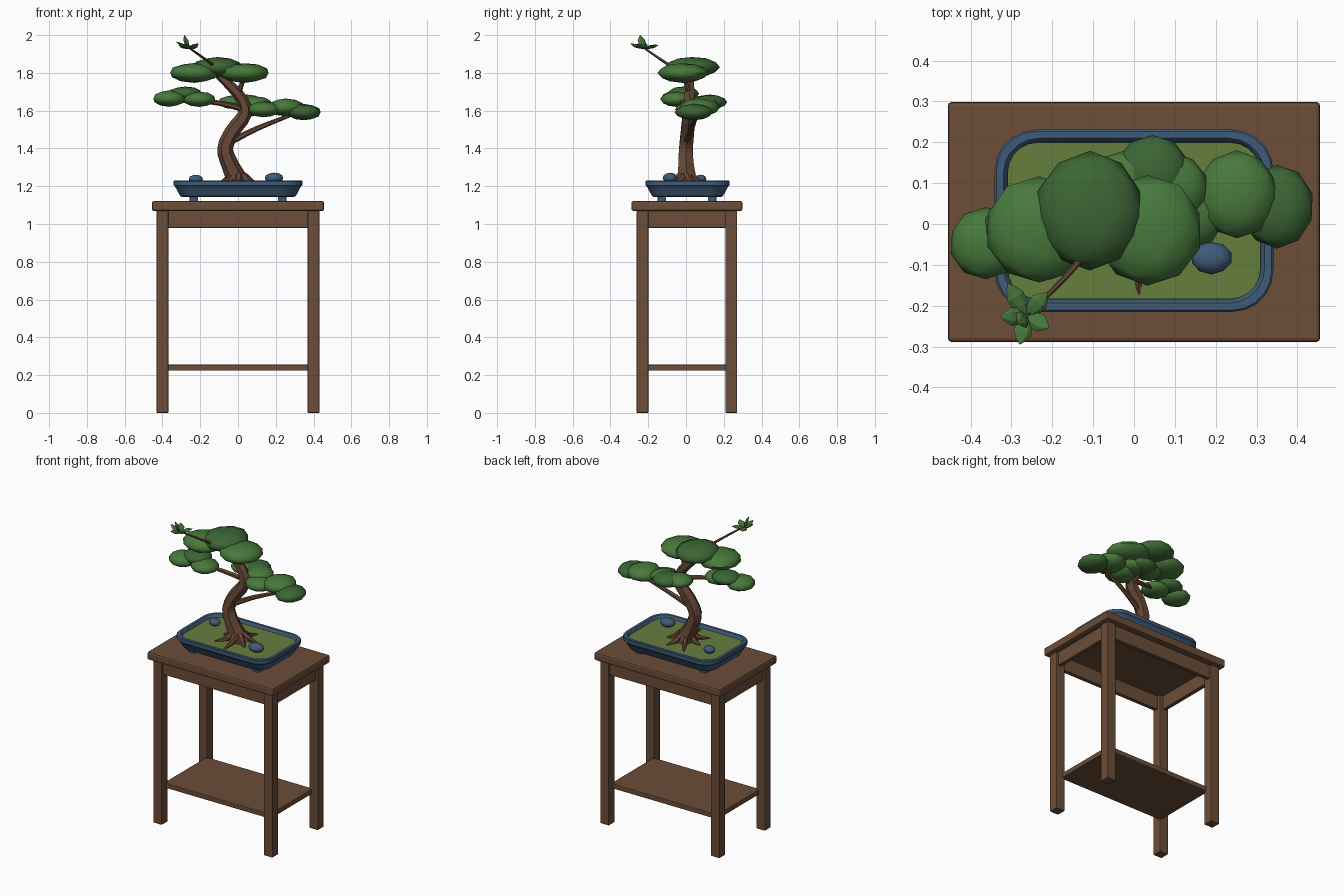
import bpy, bmesh, math, random
from mathutils import Vector

if "Cube" in bpy.data.objects:
    bpy.data.objects.remove(bpy.data.objects["Cube"])
random.seed(4)
CY = 0.005  # depth centre of the stand


def material(name, rgb):
    m = bpy.data.materials.new(name)
    m.diffuse_color = (*rgb, 1)
    m.use_nodes = True
    m.node_tree.nodes["Principled BSDF"].inputs["Base Color"].default_value = m.diffuse_color
    return m


WOOD = material("stand_wood", (0.15, 0.075, 0.04))
BARK = material("bark", (0.13, 0.062, 0.035))
GLAZE = material("blue_glaze", (0.05, 0.105, 0.19))
MOSS = material("moss", (0.13, 0.21, 0.045))
GREEN = material("leaf_green", (0.065, 0.19, 0.045))
DARK = material("leaf_dark_green", (0.045, 0.13, 0.035))


def finish(name, bm, mat, smooth=None):
    bmesh.ops.recalc_face_normals(bm, faces=bm.faces[:])
    me = bpy.data.meshes.new(name)
    bm.to_mesh(me)
    bm.free()
    me.materials.append(mat)
    ob = bpy.data.objects.new(name, me)
    bpy.context.collection.objects.link(ob)
    if smooth:
        bpy.ops.object.select_all(action='DESELECT')
        ob.select_set(True)
        bpy.context.view_layer.objects.active = ob
        bpy.ops.object.shade_smooth_by_angle(angle=math.radians(smooth))
    return ob


def box(name, centre, size, mat, bevel=0.004):
    bm = bmesh.new()
    bmesh.ops.create_cube(bm, size=1)
    for v in bm.verts:
        v.co = Vector(centre) + Vector(a * b for a, b in zip(v.co, size))
    ob = finish(name, bm, mat)
    mod = ob.modifiers.new("bevel", 'BEVEL')
    mod.width, mod.segments = bevel, 2
    return ob


def blob(name, centre, radii, mat, jitter=0.0):
    bm = bmesh.new()
    bmesh.ops.create_icosphere(bm, subdivisions=2, radius=1)
    for v in bm.verts:
        k = 1 + random.uniform(-jitter, jitter)
        v.co = Vector(centre) + Vector(a * b * k for a, b in zip(v.co, radii))
    return finish(name, bm, mat, 50)


def loft(name, rings, mat, smooth=None):
    bm = bmesh.new()
    loops = [[bm.verts.new(p) for p in r] for r in rings]
    n = len(loops[0])
    for a, b in zip(loops, loops[1:]):
        for i in range(n):
            j = (i + 1) % n
            bm.faces.new((a[i], a[j], b[j], b[i]))
    bm.faces.new(loops[0])
    bm.faces.new(loops[-1])
    return finish(name, bm, mat, smooth)


def tube(name, pts, mat, sides=6, steps=3, ridge=0.0, flat=1.0, smooth=None):
    """Tapered tube along a smooth path of (x, y, z, radius)."""
    P = [Vector(p) for p in pts]
    Q = [2 * P[0] - P[1]] + P + [2 * P[-1] - P[-2]]
    path = []
    for a, b, c, d in zip(Q, Q[1:], Q[2:], Q[3:]):
        for s in range(steps):
            t = s / steps
            path.append(0.5 * (2 * b + (c - a) * t + (2 * a - 5 * b + 4 * c - d) * t * t
                               + (3 * b - a - 3 * c + d) * t ** 3))
    path.append(P[-1])
    rings = []
    for i, p in enumerate(path):
        t = (path[min(i + 1, len(path) - 1)] - path[max(i - 1, 0)]).to_3d().normalized()
        u = t.cross(Vector((0, 1, 0.01))).normalized() if flat == 1 else t.cross(Vector((0.1, 0, 1))).normalized()
        w = t.cross(u)
        ring = []
        for k in range(sides):
            a = math.tau * k / sides
            r = max(p.w, 0.0008) * (1 - ridge * (k % 2))
            ring.append(p.to_3d() + u * math.cos(a) * r + w * math.sin(a) * r * flat)
        rings.append(ring)
    return loft(name, rings, mat, smooth)


def rounded(hx, hy, r, z, seg=5):
    ring = []
    for q, (sx, sy) in enumerate(((1, 1), (-1, 1), (-1, -1), (1, -1))):
        for k in range(seg + 1):
            a = math.pi / 2 * (q + k / seg)
            ring.append((sx * (hx - r) + r * math.cos(a), 0.008 + sy * (hy - r) + r * math.sin(a), z))
    return ring


# Stand: top, legs, aprons, shelf
box("stand_top", (0, CY, 1.095), (0.912, 0.588, 0.052), WOOD, 0.01)
for sx, nx in ((-1, "left"), (1, "right")):
    for sy, ny in ((-1, "front"), (1, "back")):
        box(f"{ny}_{nx}_leg", (0.4 * sx, CY + 0.235 * sy, 0.535), (0.062, 0.062, 1.07), WOOD)
        box(f"pot_foot_{ny}_{nx}", (0.234 * sx, 0.005 + 0.133 * sy, 1.137), (0.045, 0.045, 0.036), GLAZE)
    box(f"{nx}_apron", (0.405 * sx, CY, 1.025), (0.026, 0.43, 0.09), WOOD, 0.002)
for sy, ny in ((-1, "front"), (1, "back")):
    box(f"{ny}_apron", (0, CY + 0.24 * sy, 1.025), (0.76, 0.026, 0.09), WOOD, 0.002)
box("lower_shelf", (0, CY, 0.24), (0.77, 0.44, 0.032), WOOD)

# Pot: lofted rounded rectangles, outside, over the rim and down inside
profile = [(0.295, 1.143), (0.306, 1.148), (0.326, 1.185), (0.334, 1.2), (0.341, 1.205),
           (0.341, 1.226), (0.337, 1.23), (0.32, 1.23), (0.316, 1.226), (0.308, 1.19)]
loft("pot", [rounded(h, h - 0.118, 0.1 - (0.341 - h) * 0.6, z) for h, z in profile], GLAZE, 35)
loft("moss_bed", [rounded(0.31, 0.192, 0.075, z) for z in (1.18, 1.212)], MOSS)
blob("right_stone", (0.19, -0.083, 1.243), (0.05, 0.04, 0.029), GLAZE, 0.03)
blob("left_stone", (-0.223, 0.078, 1.237), (0.038, 0.03, 0.024), GLAZE, 0.03)

# Trunk and surface roots
tube("trunk", [(0.005, 0.005, 1.2, 0.072), (-0.012, 0.004, 1.25, 0.055), (-0.045, 0, 1.32, 0.046),
               (-0.068, 0, 1.4, 0.042), (-0.03, 0.008, 1.49, 0.04), (0.035, 0.015, 1.58, 0.037),
               (0.02, 0.018, 1.66, 0.031), (-0.05, 0.02, 1.74, 0.026), (-0.13, 0.02, 1.81, 0.016)],
     BARK, sides=12, ridge=0.12)
for i in range(7):
    a = math.tau * i / 7 + 0.3
    c, s = math.cos(a), math.sin(a)
    L = 0.12 + 0.03 * (i % 3)
    tube(f"root_{i + 1}", [(0.03 * c, 0.03 * s, 1.255, 0.022), (0.075 * c, 0.075 * s, 1.222, 0.017),
                           (L * c, L * s, 1.207, 0.004)], BARK)

# Branches
branches = {
    "right_branch": [(-0.05, 0, 1.43, 0.018), (0.1, 0.03, 1.505, 0.014), (0.3, 0.06, 1.585, 0.009)],
    "right_inner_branch": [(0.03, 0.015, 1.57, 0.014), (0.09, 0.03, 1.585, 0.01), (0.15, 0.03, 1.6, 0.007)],
    "left_branch": [(0.025, 0.015, 1.61, 0.017), (-0.1, -0.015, 1.64, 0.014), (-0.33, -0.045, 1.665, 0.008)],
    "back_branch": [(0.035, 0.015, 1.57, 0.016), (0.03, 0.07, 1.605, 0.012), (0.045, 0.14, 1.64, 0.007)],
    "crown_branch": [(0, 0.018, 1.69, 0.016), (0.02, 0, 1.74, 0.012), (0.035, -0.014, 1.79, 0.008)],
    "twig": [(-0.1, -0.01, 1.8, 0.009), (-0.133, -0.09, 1.842, 0.008), (-0.258, -0.222, 1.932, 0.005)],
}
for name, pts in branches.items():
    tube(name, pts, BARK)

# Foliage pads: x, y, z, rx, ry, rz, dark
pads = {
    "crown": [(-0.108, 0.033, 1.83, 0.133, 0.146, 0.055, 1), (-0.232, -0.014, 1.8, 0.132, 0.13, 0.052, 0),
              (0.033, -0.016, 1.8, 0.133, 0.135, 0.052, 0)],
    "left": [(-0.362, -0.047, 1.664, 0.09, 0.088, 0.043, 0), (-0.28, -0.015, 1.69, 0.09, 0.085, 0.038, 1),
             (-0.205, -0.05, 1.66, 0.088, 0.085, 0.04, 0)],
    "back": [(0.045, 0.128, 1.645, 0.09, 0.089, 0.04, 1), (0.095, 0.09, 1.637, 0.086, 0.085, 0.038, 0),
             (-0.02, 0.1, 1.645, 0.086, 0.08, 0.037, 0)],
    "right": [(0.252, 0.072, 1.617, 0.1, 0.108, 0.047, 0), (0.35, 0.042, 1.592, 0.09, 0.102, 0.043, 1),
              (0.137, 0.03, 1.607, 0.09, 0.088, 0.042, 0)],
}
for name, group in pads.items():
    for i, (x, y, z, rx, ry, rz, dark) in enumerate(group):
        blob(f"{name}_pad_{i + 1}", (x, y, z), (rx, ry, rz), DARK if dark else GREEN, 0.02)

# Leaf sprig at the tip of the twig
base = Vector((-0.262, -0.225, 1.928))
tips = [(-0.31, -0.145, 1.948), (-0.327, -0.228, 1.965), (-0.28, -0.295, 1.955),
        (-0.208, -0.255, 1.955), (-0.212, -0.168, 1.945), (-0.285, -0.243, 2.0)]
for i, tip in enumerate(tips):
    tip = Vector(tip)
    pts = [(*base.lerp(tip, t), r) for t, r in ((0, 0.004), (0.3, 0.019), (0.6, 0.023), (0.85, 0.011), (1, 0))]
    tube(f"sprig_leaf_{i + 1}", pts, GREEN, sides=6, steps=1, flat=0.4)
